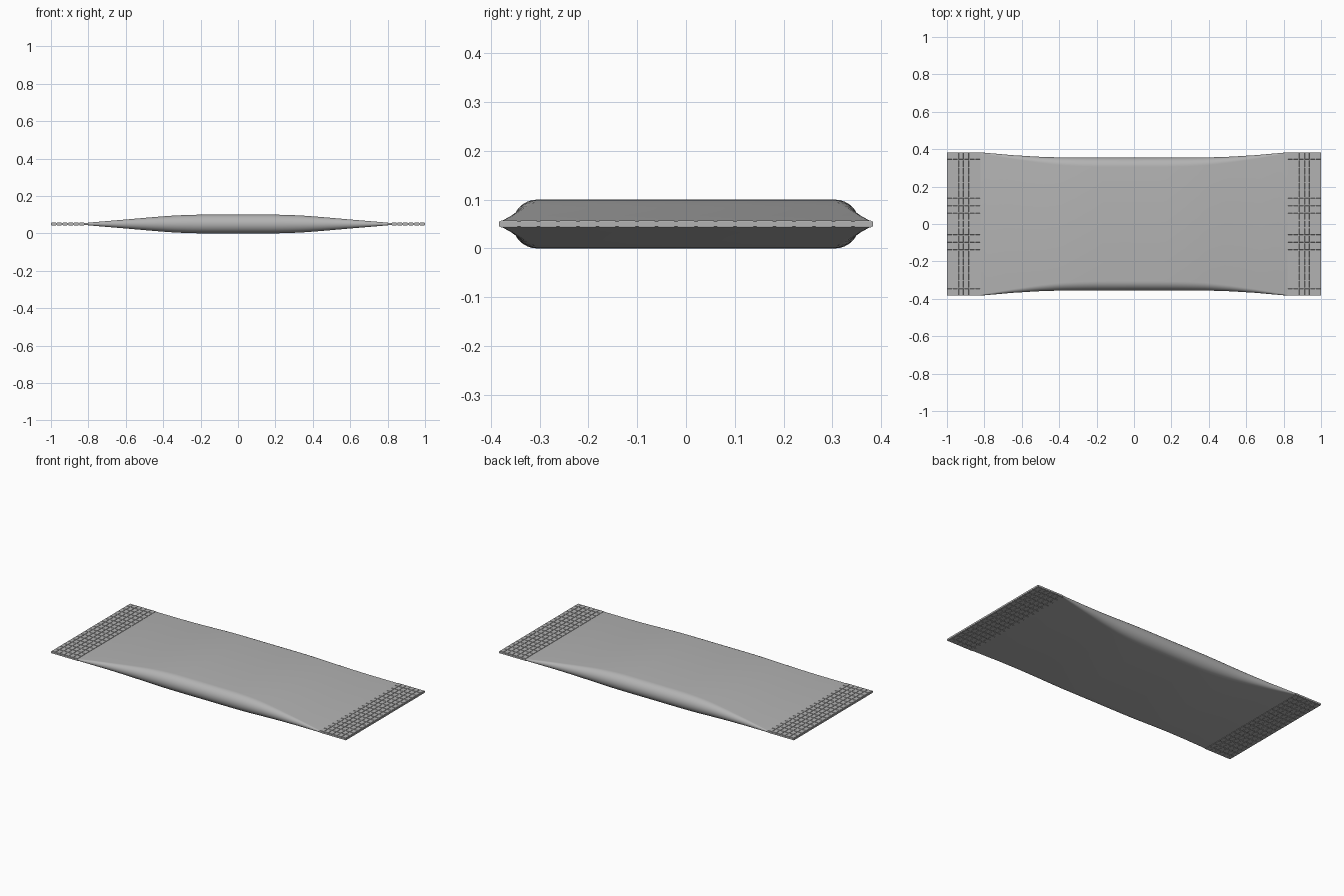
import bpy, bmesh, math

cube = bpy.data.objects.get("Cube")
if cube:
    bpy.data.objects.remove(cube)

MID_Z = 0.05        # height of the sealed plane
SEAL_X = 0.82       # where the pillow body meets the flat seals
SEAL_W = 0.383      # half width of the seals
SEAL_H = 0.005      # half thickness of the seals

grey = bpy.data.materials.new("plain grey wrapper")
grey.use_nodes = True
grey.diffuse_color = (0.45, 0.45, 0.45, 1)
grey.node_tree.nodes["Principled BSDF"].inputs["Base Color"].default_value = grey.diffuse_color


def finish(bm, name):
    bmesh.ops.recalc_face_normals(bm, faces=bm.faces)
    mesh = bpy.data.meshes.new(name)
    bm.to_mesh(mesh)
    bm.free()
    mesh.materials.append(grey)
    obj = bpy.data.objects.new(name, mesh)
    bpy.context.collection.objects.link(obj)
    return obj


def blend(x, stops):
    """Linear interpolation through (position, value) pairs."""
    for (a, u), (b, v) in zip(stops, stops[1:]):
        if x <= b:
            return u + (v - u) * (x - a) / (b - a)
    return stops[-1][1]


# Half thickness and half width along the length
THICK = [(0, 0.05), (0.2, 0.05), (0.28, 0.048), (0.36, 0.044), (0.45, 0.037),
         (0.6, 0.024), (0.72, 0.014), (SEAL_X, SEAL_H)]
WIDTH = [(0, 0.355), (0.4, 0.356), (0.52, 0.36), (0.65, 0.368), (SEAL_X, SEAL_W)]


def section(x, arc=8):
    """Flat pillow cross-section with rounded sides."""
    h, w = blend(abs(x), THICK), blend(abs(x), WIDTH)
    pts = []
    for side in (1, -1):
        for i in range(arc * 2 + 1):
            t = math.pi * (0.5 - i / (arc * 2))
            pts.append((x, side * (w - h + h * math.cos(t)), MID_Z + side * h * math.sin(t)))
    return pts


# Pillow body, lofted along x
bm = bmesh.new()
STEPS = 48
rings = [[bm.verts.new(p) for p in section(SEAL_X * (2 * i / STEPS - 1))]
         for i in range(STEPS + 1)]
for r0, r1 in zip(rings, rings[1:]):
    for j in range(len(r0)):
        k = (j + 1) % len(r0)
        bm.faces.new((r0[j], r0[k], r1[k], r1[j]))
body = finish(bm, "wrapper_body")
bpy.context.view_layer.objects.active = body
body.select_set(True)
bpy.ops.object.shade_smooth_by_angle(angle=math.radians(40))
body.select_set(False)

# Flat end seals, with a crimped grid of small raised pads on both faces
COLS, ROWS = 6, 19
for side, name in ((1, "left_seal"), (-1, "right_seal")):
    bm = bmesh.new()
    bmesh.ops.create_cube(bm, size=1)
    for axis, count in ((0, COLS), (1, ROWS)):
        edges = [e for e in bm.edges
                 if abs(e.verts[0].co[axis] - e.verts[1].co[axis]) > 0.5]
        bmesh.ops.subdivide_edges(bm, edges=edges, cuts=count - 1, use_grid_fill=True)
    for v in bm.verts:
        v.co.x = side * (SEAL_X + (v.co.x + 0.5) * (1 - SEAL_X))
        v.co.y *= 2 * SEAL_W
        v.co.z = MID_Z + 2 * SEAL_H * v.co.z
    bmesh.ops.recalc_face_normals(bm, faces=bm.faces)
    pads = [f for f in bm.faces if abs(f.normal.z) > 0.9]
    bmesh.ops.inset_individual(bm, faces=pads, thickness=0.004)
    bmesh.ops.inset_individual(bm, faces=pads, thickness=0.001, depth=0.002)
    finish(bm, name)
